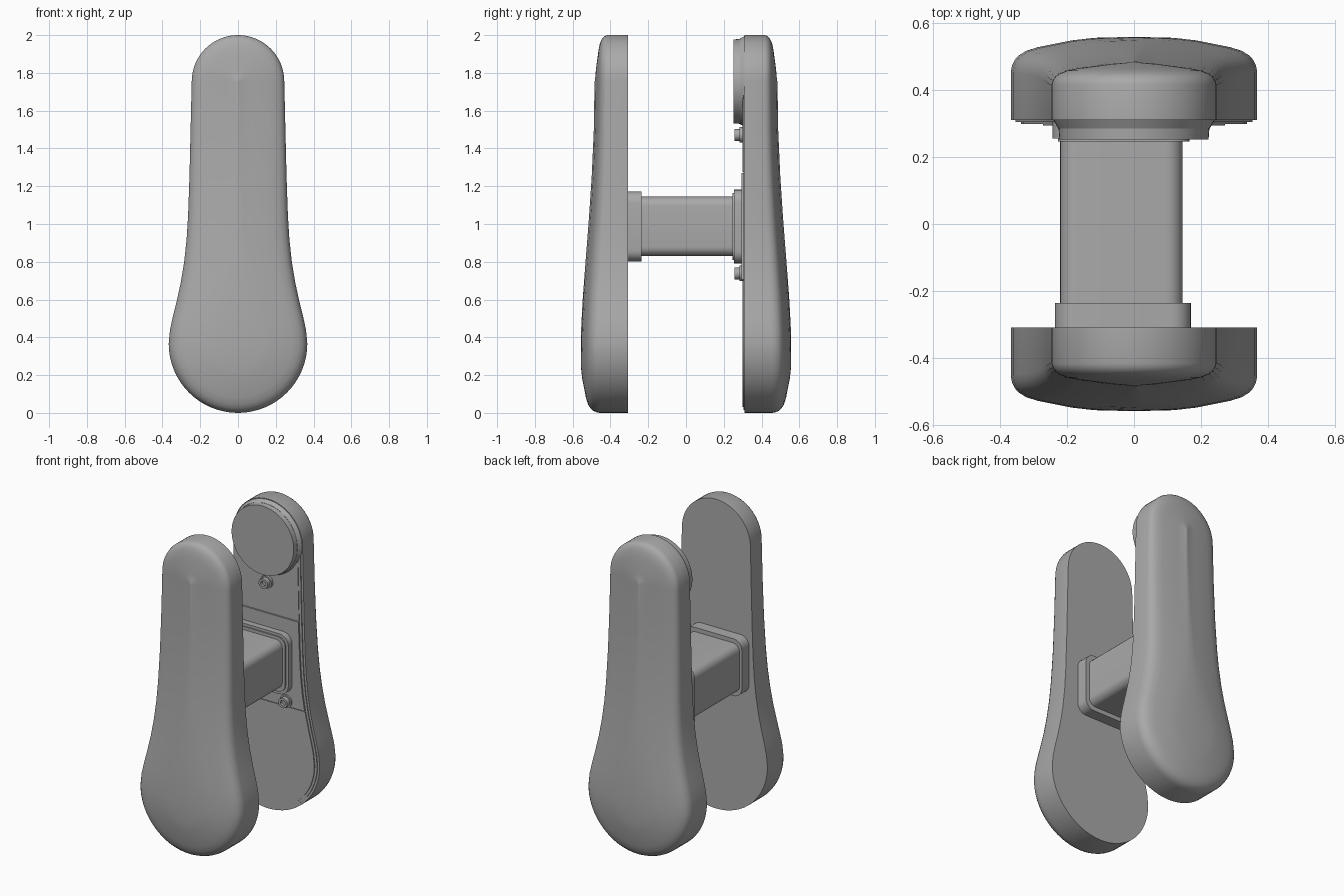
import bpy, bmesh, math
from mathutils import Matrix, Vector

if "Cube" in bpy.data.objects:
    bpy.data.objects.remove(bpy.data.objects["Cube"])

grey = bpy.data.materials.new("plain grey")
grey.use_nodes = True
GREY = (0.4, 0.4, 0.4, 1)
grey.diffuse_color = GREY
grey.node_tree.nodes["Principled BSDF"].inputs["Base Color"].default_value = GREY

LOW, HIGH = 0.367, 1.755          # centres of the round ends
R_LOW, R_HIGH = 0.367, 0.245


def finish(bm, name, angle=35):
    bmesh.ops.remove_doubles(bm, verts=bm.verts, dist=0.0005)
    bmesh.ops.recalc_face_normals(bm, faces=bm.faces)
    mesh = bpy.data.meshes.new(name)
    bm.to_mesh(mesh)
    bm.free()
    ob = bpy.data.objects.new(name, mesh)
    bpy.context.collection.objects.link(ob)
    mesh.materials.append(grey)
    bpy.ops.object.select_all(action='DESELECT')
    ob.select_set(True)
    bpy.context.view_layer.objects.active = ob
    bpy.ops.object.shade_smooth_by_angle(angle=math.radians(angle))
    return ob


def lerp(table, t):
    for (a, u), (b, v) in zip(table, table[1:]):
        if t <= b:
            k = max(0, (t - a) / (b - a))
            return u + (v - u) * k
    return table[-1][1]


def paddle_outline():
    """Closed paddle outline as (x, z): round ends and a waisted side."""
    flank = [(0.36, 0.44), (0.345, 0.51), (0.325, 0.59), (0.303, 0.69), (0.285, 0.8),
             (0.272, 0.92), (0.264, 1.05), (0.257, 1.25), (0.251, 1.5)]
    half = []
    for i in range(17):
        a = math.pi / 2 * i / 16
        half.append((R_LOW * math.sin(a), LOW - R_LOW * math.cos(a)))
    half += flank
    for i in range(17):
        a = math.pi / 2 * i / 16
        half.append((R_HIGH * math.cos(a), HIGH + R_HIGH * math.sin(a)))
    return half + [(-x, z) for x, z in half[-2:0:-1]]


def inset(point, d):
    """Move an outline point towards the paddle's centre line by d."""
    x, z = point
    centre = Vector((0, min(max(z, LOW), HIGH)))
    off = Vector((x, z)) - centre
    return centre + off * max(0, 1 - d / off.length)


CROWN = [(0, 0.561), (0.25, 0.56), (0.45, 0.555), (0.6, 0.547), (0.8, 0.532), (1.0, 0.516),
         (1.2, 0.502), (1.4, 0.491), (1.6, 0.485), (2, 0.483)]
DROP = [(0, 0.105), (0.004, 0.085), (0.012, 0.068), (0.024, 0.055), (0.045, 0.042),
        (0.08, 0.031), (0.125, 0.022), (0.18, 0.011), (0.24, 0.004), (0.4, 0)]


def pad(name, side, base):
    outline = paddle_outline()
    bm = bmesh.new()
    rings = [[bm.verts.new((x, side * base, z)) for x, z in outline]]
    bm.faces.new(rings[0])
    for d, drop in DROP:
        ring = []
        for p in outline:
            x, z = inset(p, d)
            scale = lerp([(0.5, 1), (1.6, 0.65)], z)
            ring.append(bm.verts.new((x, side * (lerp(CROWN, z) - drop * scale), z)))
        rings.append(ring)
    n = len(outline)
    for a, b in zip(rings, rings[1:]):
        for i in range(n):
            j = (i + 1) % n
            bm.faces.new((a[i], a[j], b[j], b[i]))
    return finish(bm, name)


def panel(name, d, y0, y1, z_min=-1, z_max=3):
    """Thin paddle-shaped sheet, optionally trimmed to a height band."""
    bm = bmesh.new()
    face = bm.faces.new([bm.verts.new((v.x, y0, v.y))
                         for v in (inset(p, d) for p in paddle_outline())])
    for z, up in ((z_min, -1), (z_max, 1)):
        bmesh.ops.bisect_plane(bm, geom=bm.verts[:] + bm.edges[:] + bm.faces[:],
                               plane_co=(0, 0, z), plane_no=(0, 0, up), clear_outer=True)
    out = bmesh.ops.extrude_face_region(bm, geom=bm.faces[:])["geom"]
    for v in out:
        if isinstance(v, bmesh.types.BMVert):
            v.co.y = y1
    return finish(bm, name)


def rounded_bar(name, xs, ys, zs, radius):
    bm = bmesh.new()
    size = [b - a for a, b in (xs, ys, zs)]
    mid = [(a + b) / 2 for a, b in (xs, ys, zs)]
    bmesh.ops.create_cube(bm, size=1, matrix=Matrix.Translation(mid) @ Matrix.Diagonal((*size, 1)))
    along = [e for e in bm.edges if abs(e.verts[0].co.y - e.verts[1].co.y) > 0.01]
    bmesh.ops.bevel(bm, geom=along, offset=radius, segments=6, profile=0.5, affect='EDGES')
    return finish(bm, name)


def disc(name, x, z, y0, y1, r_front, r_back, sides=64, socket=0):
    """Round plate facing the front, with an optional sunken socket."""
    bm = bmesh.new()
    turn = Matrix.Translation((x, (y0 + y1) / 2, z)) @ Matrix.Rotation(math.pi / 2, 4, 'X')
    bmesh.ops.create_cone(bm, cap_ends=True, segments=sides, radius1=r_back, radius2=r_front,
                          depth=y1 - y0, matrix=turn)
    if socket:
        front = min(bm.faces, key=lambda f: f.calc_center_median().y)
        bmesh.ops.inset_region(bm, faces=[front], thickness=r_front - socket)
        inner = min((f for f in bm.faces if len(f.verts) == sides),
                    key=lambda f: f.calc_center_median().y)
        hole = bmesh.ops.extrude_face_region(bm, geom=[inner])["geom"]
        bmesh.ops.delete(bm, geom=[inner], context='FACES_ONLY')
        for v in hole:
            if isinstance(v, bmesh.types.BMVert):
                v.co.y += (y1 - y0) * 0.5
    return finish(bm, name)


# Two padded paddles facing away from each other
pad("front_pad", -1, 0.308)
pad("back_pad", 1, 0.31)

# Inner sheets of the back paddle
panel("back_panel_edge", 0.014, 0.304, 0.32)
panel("back_panel_lower", 0.03, 0.298, 0.32, z_max=0.7)
panel("back_panel_middle", 0.03, 0.294, 0.32, z_min=0.705, z_max=1.27)
panel("back_panel_upper", 0.03, 0.3, 0.32, z_min=1.275)

# Connecting post with a collar at each end
rounded_bar("post", (-0.22, 0.145), (-0.3, 0.3), (0.83, 1.145), 0.05)
rounded_bar("front_collar", (-0.235, 0.17), (-0.315, -0.235), (0.802, 1.172), 0.06)
rounded_bar("back_collar", (-0.227, 0.165), (0.246, 0.31), (0.81, 1.165), 0.055)
rounded_bar("back_collar_flange", (-0.242, 0.182), (0.254, 0.31), (0.792, 1.182), 0.065)

# Round cover on the upper back paddle
disc("round_cover", 0, 1.755, 0.252, 0.29, 0.222, 0.225)
disc("round_cover_base", 0, 1.755, 0.285, 0.31, 0.226, 0.24)

# Fixing screws with washers
for label, x, z in (("upper", 0.0, 1.472), ("lower", 0.14, 0.738)):
    disc(label + "_screw", x, z, 0.256, 0.29, 0.032, 0.032, 24, 0.017)
    disc(label + "_washer", x, z, 0.284, 0.305, 0.041, 0.041, 24)
